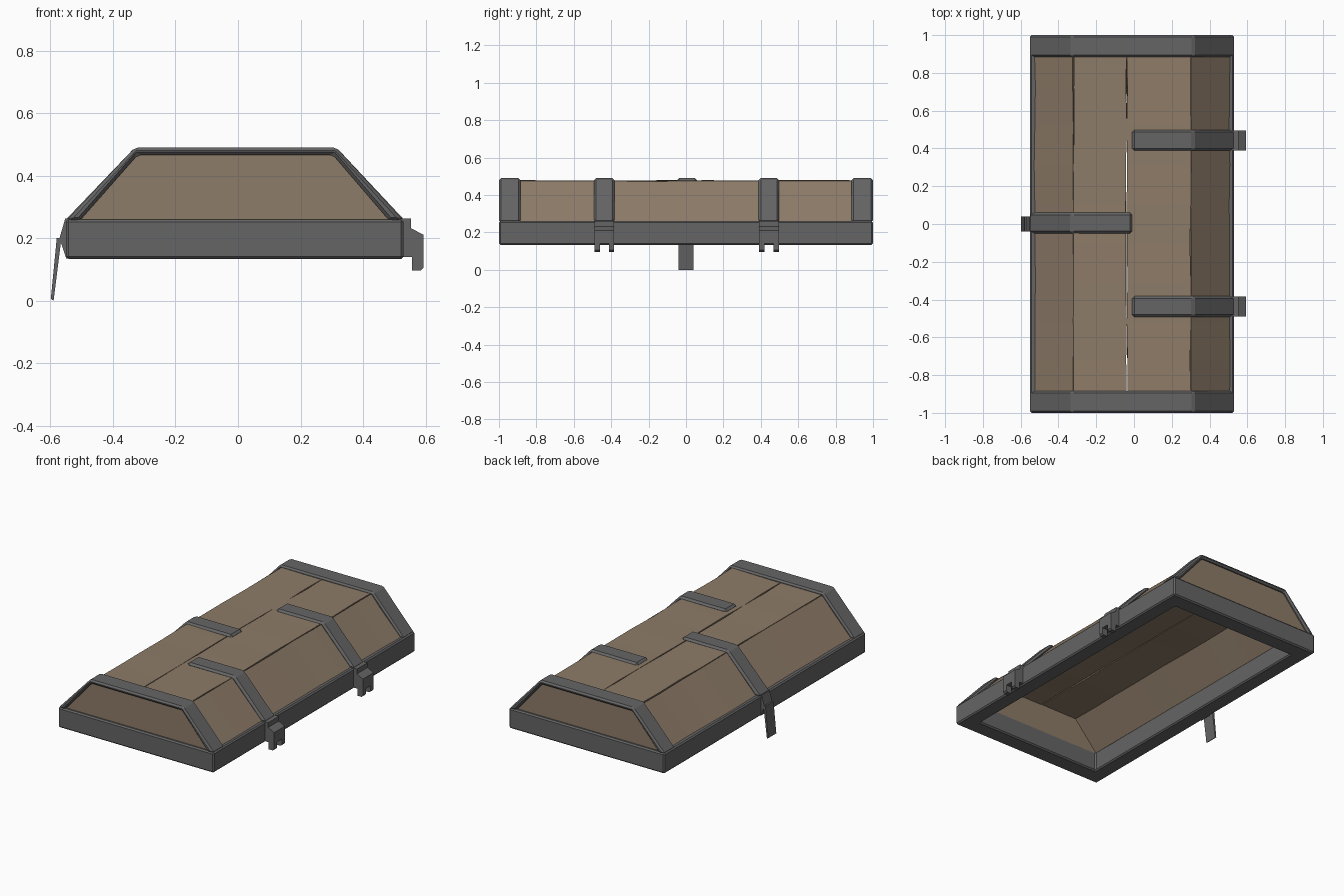
import bpy, bmesh, random

if "Cube" in bpy.data.objects:
    bpy.data.objects.remove(bpy.data.objects["Cube"])
random.seed(4)

def material(name, c):
    m = bpy.data.materials.new(name)
    m.diffuse_color = (*c, 1)
    m.use_nodes = True
    m.node_tree.nodes["Principled BSDF"].inputs["Base Color"].default_value = m.diffuse_color
    return m

WOOD = material("brown wood", (0.270, 0.202, 0.140))
IRON = material("dark iron", (0.130, 0.130, 0.130))

def finish(name, bm, mat, bevel=0):
    bmesh.ops.recalc_face_normals(bm, faces=bm.faces)
    me = bpy.data.meshes.new(name)
    bm.to_mesh(me)
    bm.free()
    me.materials.append(mat)
    ob = bpy.data.objects.new(name, me)
    bpy.context.collection.objects.link(ob)
    if bevel:
        b = ob.modifiers.new("edge", 'BEVEL')
        b.width, b.segments, b.limit_method = bevel, 1, 'ANGLE'
    return ob

def prism(name, pts, y0, y1, mat, bevel=0, cuts=1, wobble=0):
    """Extrude an xz outline along y, optionally with hand-hewn wobble."""
    bm = bmesh.new()
    rings = []
    for i in range(cuts + 1):
        y = y0 + (y1 - y0) * i / cuts
        rings.append([bm.verts.new((x + random.uniform(-wobble, wobble), y,
                                    z + random.uniform(-wobble, wobble) * 0.6)) for x, z in pts])
    n = len(pts)
    for a, b in zip(rings, rings[1:]):
        for i in range(n):
            j = (i + 1) % n
            bm.faces.new((a[i], a[j], b[j], b[i]))
    bm.faces.new(rings[0])
    bm.faces.new(rings[-1])
    return finish(name, bm, mat, bevel)

# Rectangular iron rim, open in the middle
bm = bmesh.new()
def loop(x0, x1, y, z):
    return [bm.verts.new(p) for p in ((x0, -y, z), (x1, -y, z), (x1, y, z), (x0, y, z))]
loops = [loop(-.55, .53, 1, .133), loop(-.55, .53, 1, .26),
         loop(-.45, .43, .89, .26), loop(-.45, .43, .89, .133)]
for k in range(4):
    a, b = loops[k], loops[(k + 1) % 4]
    for i in range(4):
        j = (i + 1) % 4
        bm.faces.new((a[i], a[j], b[j], b[i]))
finish("rim", bm, IRON, 0.008)

# Uneven planks of the lid, each a cross-section run along the length
planks = {
    "slope_plank_left": [(-.535, .25), (-.322, .474), (-.295, .43), (-.46, .25)],
    "top_plank_left": [(-.319, .478), (-.041, .476), (-.041, .43), (-.297, .43)],
    "top_plank_right": [(-.037, .477), (.299, .479), (.277, .43), (-.037, .43)],
    "slope_plank_right": [(.302, .474), (.515, .25), (.44, .25), (.275, .43)],
}
for name, pts in planks.items():
    prism(name, pts, -.93, .93, WOOD, cuts=9, wobble=.003)

# End boards and the iron arches around them
outer = [(-.55, .255), (-.33, .49), (.315, .49), (.53, .255)]
inner = [(.485, .255), (.305, .465), (-.322, .465), (-.507, .255)]
board = [(-.52, .25), (-.325, .472), (.31, .472), (.498, .25)]
for s, side in ((-1, "front"), (1, "back")):
    prism(side + "_end_board", board, s * .89, s * .982, WOOD)
    prism(side + "_arch", outer + inner, s * .885, s, IRON, 0.01)

# Hinge straps with forked hinge blocks on the right side
strap_r = [(-.01, .465), (-.01, .49), (.315, .49), (.535, .255), (.50, .255), (.30, .465)]
for y in (-.437, .443):
    prism("hinge_strap", strap_r, y - .055, y + .055, IRON, 0.012)
    prism("hinge_block", [(.51, .262), (.553, .262), (.553, .232), (.594, .21),
                          (.594, .14), (.51, .14)], y - .053, y + .053, IRON)
    for d in (-.0385, .0385):
        prism("hinge_leg", [(.556, .15), (.594, .15), (.594, .105), (.585, .096), (.556, .096)],
              y + d - .0145, y + d + .0145, IRON)

# Latch strap with its hanging tongue on the left side
strap_l = [(-.01, .465), (-.32, .465), (-.515, .255), (-.555, .255), (-.33, .49), (-.01, .49)]
prism("latch_strap", strap_l, -.05, .06, IRON, 0.012)
prism("latch_mount", [(-.53, .262), (-.553, .262), (-.571, .2), (-.55, .135), (-.53, .135)],
      -.04, .04, IRON)
prism("latch_tongue", [(-.565, .2), (-.58, .2), (-.599, .005), (-.59, 0)], -.04, .04, IRON)
